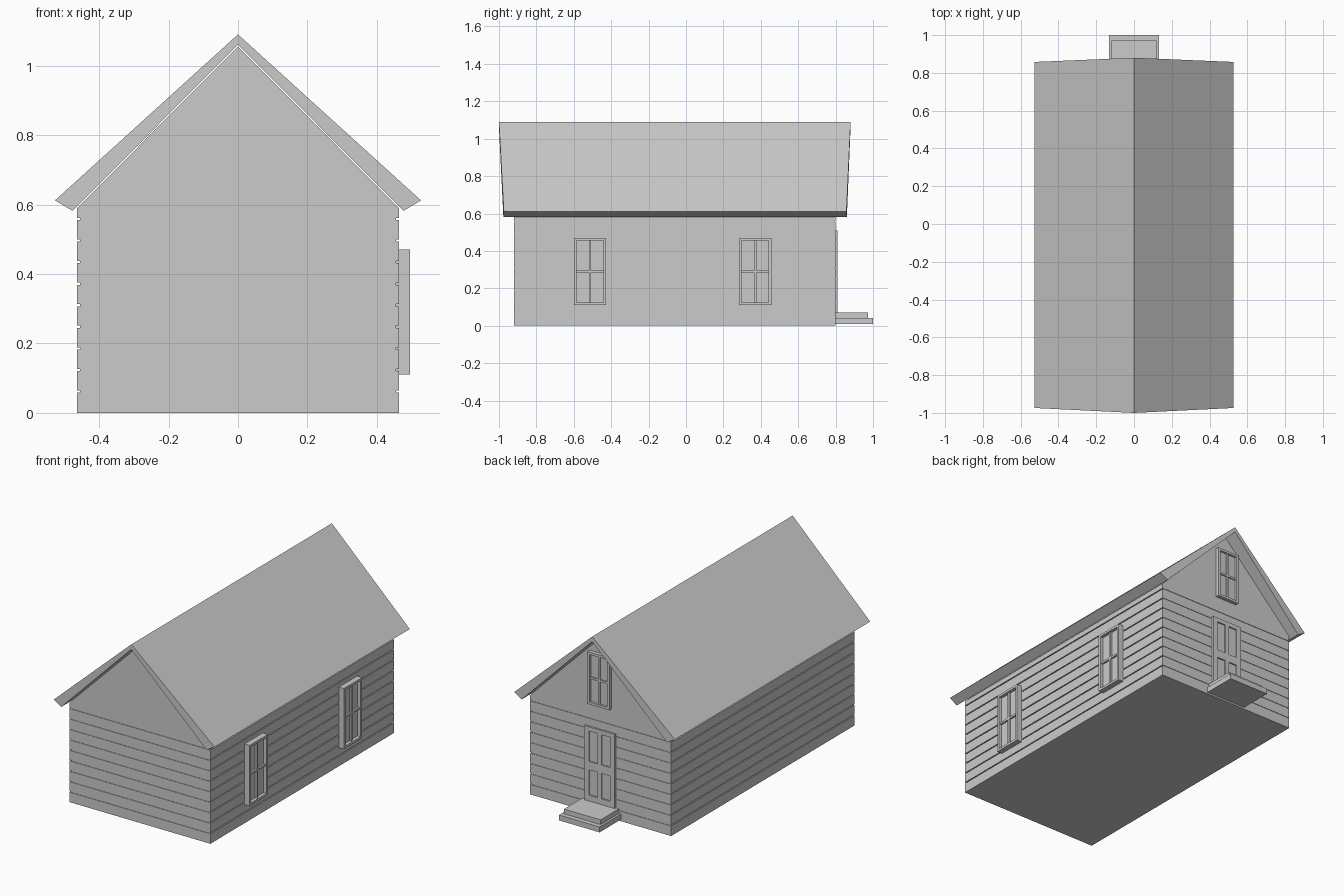
import bpy, bmesh
from mathutils import Matrix, Vector

if "Cube" in bpy.data.objects:
    bpy.data.objects.remove(bpy.data.objects["Cube"])


def finish(bm, name):
    bmesh.ops.recalc_face_normals(bm, faces=bm.faces)
    me = bpy.data.meshes.new(name)
    bm.to_mesh(me)
    bm.free()
    ob = bpy.data.objects.new(name, me)
    bpy.context.collection.objects.link(ob)
    return ob


def add_box(bm, x0, x1, y0, y1, z0, z1):
    c = Vector(((x0 + x1) / 2, (y0 + y1) / 2, (z0 + z1) / 2))
    size = (x1 - x0, y1 - y0, z1 - z0, 1)
    bmesh.ops.create_cube(bm, size=1, matrix=Matrix.Translation(c) @ Matrix.Diagonal(size))


def box(name, *ext):
    bm = bmesh.new()
    add_box(bm, *ext)
    return finish(bm, name)


# Walls: one shell of stacked outlines, pinched in at each siding groove
HX, Y0, Y1 = 0.463, -0.92, 0.80
PITCH, GAP, DX, DY = 0.062, 0.006, 0.008, 0.003
levels = [(0, 0)]
for k in range(1, 10):
    z = k * PITCH
    levels += [(z - GAP / 2, 0), (z - GAP / 2, 1), (z + GAP / 2, 1), (z + GAP / 2, 0)]
levels.append((0.59, 0))

bm = bmesh.new()
rings = []
for z, cut in levels:
    x, a, b = HX - DX * cut, Y0 + DY * cut, Y1 - DY * cut
    rings.append([bm.verts.new(p) for p in ((-x, a, z), (x, a, z), (x, b, z), (-x, b, z))])
bm.faces.new(rings[0])
for lo, hi in zip(rings, rings[1:]):
    for i in range(4):
        j = (i + 1) % 4
        bm.faces.new((lo[i], lo[j], hi[j], hi[i]))
a, b, c, d = rings[-1]
r0, r1 = bm.verts.new((0, Y0, 1.055)), bm.verts.new((0, Y1, 1.055))
for f in ((a, b, r0), (c, d, r1), (b, c, r1, r0), (d, a, r0, r1)):
    bm.faces.new(f)
finish(bm, "clapboard_walls")

# Roof: chevron profile, ends raked out a little towards the ridge
profile = [(0.527, 0.612), (0, 1.09), (-0.527, 0.612),
           (-0.477, 0.582), (0, 1.06), (0.477, 0.582)]
bm = bmesh.new()
ends = []
for ridge, eave in ((-1.0, -0.974), (0.88, 0.858)):
    ends.append([bm.verts.new((x, ridge + (eave - ridge) * abs(x) / 0.527, z))
                 for x, z in profile])
for e in ends:
    bm.faces.new((e[0], e[1], e[4], e[5]))
    bm.faces.new((e[1], e[2], e[3], e[4]))
for i in range(6):
    j = (i + 1) % 6
    bm.faces.new((ends[0][i], ends[0][j], ends[1][j], ends[1][i]))
finish(bm, "roof")


# Window built facing +y from the local origin: frame, glazing bars, glass
def window(name, w, h, depth, matrix):
    bm = bmesh.new()
    t, s, m = 0.014, w / 2, 0.006
    back = -0.012
    for sx in (-1, 1):
        xs = sorted((sx * s, sx * (s - t)))
        add_box(bm, *xs, back, depth, 0, h)
    for z in (0, h - t):
        add_box(bm, -s + t, s - t, back, depth, z, z + t)
    bar = depth * 0.75
    add_box(bm, -m, m, back, bar, t, h - t)
    for x0, x1 in ((-s + t, -m), (m, s - t)):
        add_box(bm, x0, x1, back, bar, h / 2 - m, h / 2 + m)
    add_box(bm, -s + t, s - t, back, depth * 0.4, t, h - t)
    ob = finish(bm, name)
    ob.matrix_world = matrix


turn = Matrix.Rotation(-1.5707963, 4, 'Z')
for i, y in enumerate((-0.513, 0.37)):
    window(f"side_window_{i + 1}", 0.172, 0.36, 0.033,
           Matrix.Translation((HX, y, 0.11)) @ turn)
window("gable_window", 0.145, 0.31, 0.022, Matrix.Translation((0, Y1, 0.65)))

# Door: stiles and rails around four recessed panels
bm = bmesh.new()
F = 0.811
for x0, x1 in ((-0.1, -0.07), (-0.012, 0.012), (0.07, 0.1)):
    add_box(bm, x0, x1, 0.79, F, 0.06, 0.51)
for z0, z1 in ((0.06, 0.105), (0.255, 0.305), (0.485, 0.51)):
    for x0, x1 in ((-0.07, -0.012), (0.012, 0.07)):
        add_box(bm, x0, x1, 0.79, F, z0, z1)
add_box(bm, -0.07, 0.07, 0.79, 0.803, 0.105, 0.485)
finish(bm, "door")

# Door steps
box("lower_step", -0.133, 0.133, 0.795, 1.0, 0.01, 0.042)
box("upper_step", -0.12, 0.12, 0.795, 0.972, 0.042, 0.07)
